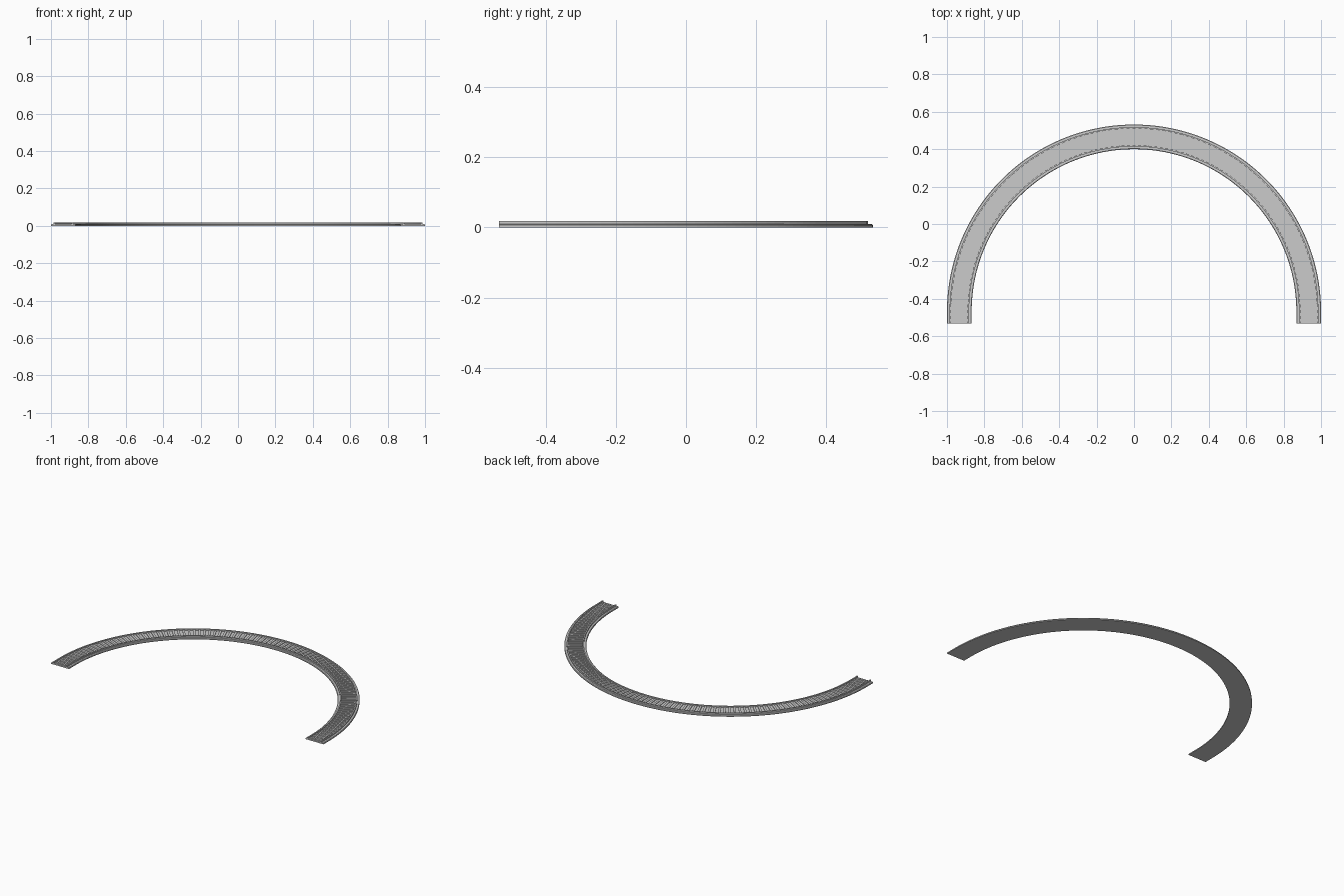
import bpy, bmesh, math

if "Cube" in bpy.data.objects:
    bpy.data.objects.remove(bpy.data.objects["Cube"])

CY = -0.468     # centre of the curve
END = -0.532    # straight track ends here
SLATS = 96

def path(r, n=SLATS):
    pts = [(r, END)]
    for i in range(n + 1):
        a = math.pi * i / n
        pts.append((r * math.cos(a), CY + r * math.sin(a)))
    return pts + [(-r, END)]

def sweep(name, profile):
    # closed (radius, height) profile carried along the track
    bm = bmesh.new()
    lines = [[bm.verts.new((x, y, z)) for x, y in path(r)] for r, z in profile]
    k = len(lines)
    for j in range(k):
        a, b = lines[j], lines[(j + 1) % k]
        for i in range(len(a) - 1):
            bm.faces.new((a[i], a[i + 1], b[i + 1], b[i]))
    bm.faces.new([l[0] for l in lines])
    bm.faces.new([l[-1] for l in lines])
    finish(name, bm)

def finish(name, bm):
    bmesh.ops.recalc_face_normals(bm, faces=bm.faces)
    me = bpy.data.meshes.new(name)
    bm.to_mesh(me)
    bm.free()
    ob = bpy.data.objects.new(name, me)
    bpy.context.collection.objects.link(ob)

# Base bed with a lightly chamfered rim
sweep("track_bed", [(0.868, 0), (1.0, 0), (1.0, 0.006), (0.997, 0.009), (0.871, 0.009), (0.868, 0.006)])

# Inner and outer rails
for name, r in (("inner_rail", 0.886), ("outer_rail", 0.982)):
    sweep(name, [(r - 0.004, 0.008), (r + 0.004, 0.008), (r + 0.004, 0.018), (r - 0.004, 0.018)])

# Cross ties between the rails
def tie(bm, cx, cy, ang, half=0.007, r0=0.886, r1=0.982):
    c, s = math.cos(ang), math.sin(ang)
    v = []
    for z in (0.008, 0.013):
        for r, t in ((r0, -half), (r1, -half), (r1, half), (r0, half)):
            v.append(bm.verts.new((cx + r * c - t * s, cy + r * s + t * c, z)))
    for f in ((0, 1, 2, 3), (4, 5, 6, 7), (0, 1, 5, 4), (1, 2, 6, 5), (2, 3, 7, 6), (3, 0, 4, 7)):
        bm.faces.new([v[i] for i in f])

bm = bmesh.new()
for i in range(SLATS):
    tie(bm, 0, CY, math.pi * (i + 0.5) / SLATS)
for ang in (0, math.pi):
    for k in range(2):
        tie(bm, 0, CY - 0.016 - 0.03 * k, ang)
finish("cross_ties", bm)
